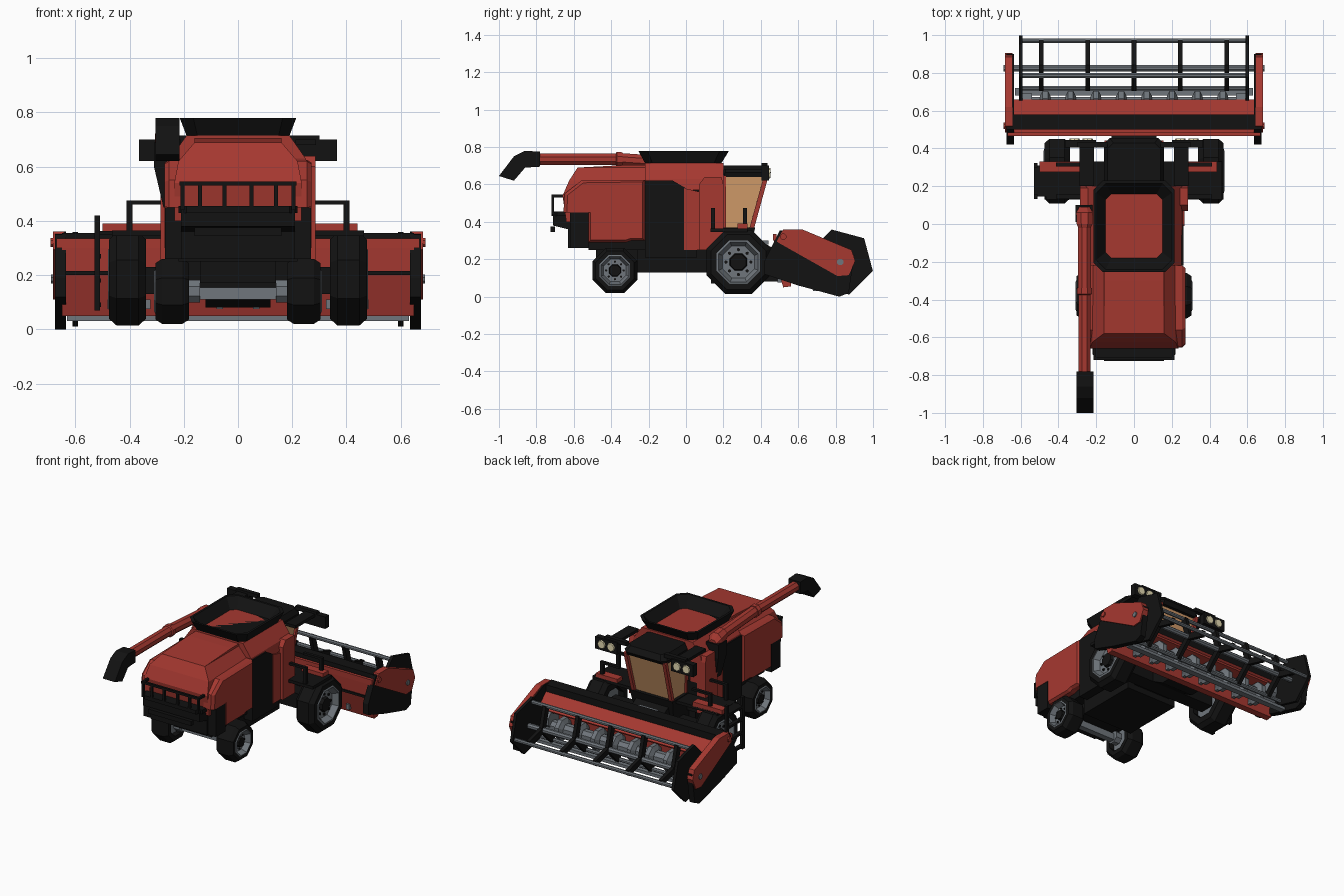
import bpy, bmesh
from math import sin, cos, pi, radians
from mathutils import Vector

if "Cube" in bpy.data.objects:
    bpy.data.objects.remove(bpy.data.objects["Cube"])

def mat(name, r, g, b):
    m = bpy.data.materials.new(name)
    m.diffuse_color = (r, g, b, 1)
    m.use_nodes = True
    m.node_tree.nodes["Principled BSDF"].inputs["Base Color"].default_value = m.diffuse_color
    return m

RED = mat("red_paint", .38, .04, .03)
BLACK = mat("black", .006, .006, .006)
GREY = mat("steel", .16, .18, .2)
GLASS = mat("amber_glass", .62, .32, .14)
LAMP = mat("lamp", .8, .72, .45)

def loft(name, rings, m, closed=False):
    """Skin matching rings of points; cap the ends, or close it into a loop."""
    n, k = len(rings[0]), len(rings)
    faces = [(a*n+i, a*n+(i+1) % n, (a+1) % k*n+(i+1) % n, (a+1) % k*n+i)
             for a in range(k if closed else k-1) for i in range(n)]
    if not closed:
        faces += [tuple(range(n)), tuple(range((k-1)*n, k*n))]
    me = bpy.data.meshes.new(name)
    me.from_pydata([tuple(p) for r in rings for p in r], [], faces)
    bm = bmesh.new()
    bm.from_mesh(me)
    bmesh.ops.recalc_face_normals(bm, faces=bm.faces)
    bm.to_mesh(me)
    bm.free()
    me.materials.append(m)
    o = bpy.data.objects.new(name, me)
    bpy.context.collection.objects.link(o)
    return o

def rect(x0, x1, y0, y1, z, c=0):
    """Horizontal rectangle with chamfered corners."""
    if not c:
        return [(x0, y0, z), (x1, y0, z), (x1, y1, z), (x0, y1, z)]
    return [(x0+c, y0, z), (x1-c, y0, z), (x1, y0+c, z), (x1, y1-c, z),
            (x1-c, y1, z), (x0+c, y1, z), (x0, y1-c, z), (x0, y0+c, z)]

def box(name, x0, x1, y0, y1, z0, z1, m):
    return loft(name, [rect(x0, x1, y0, y1, z0), rect(x0, x1, y0, y1, z1)], m)

def prism(name, yz, x0, x1, m):
    return loft(name, [[(x, y, z) for y, z in yz] for x in (x0, x1)], m)

def lathe(name, profile, y, z, m, n=8, closed=False, a0=pi/8):
    """Turn (x, radius) points around an axis parallel to x."""
    return loft(name, [[(x, y+r*cos(a0+2*pi*i/n), z+r*sin(a0+2*pi*i/n)) for i in range(n)]
                       for x, r in profile], m, closed)

def beam(name, p, q, w, h, m):
    p, q = Vector(p), Vector(q)
    d = (q-p).normalized()
    u = d.cross(Vector((0, 0, 1)) if abs(d.z) < .9 else Vector((0, 1, 0))).normalized()*w/2
    v = u.cross(d).normalized()*h/2
    return loft(name, [[c+u+v, c-u+v, c-u-v, c+u-v] for c in (p, q)], m)

# wheels: tyre, dished rim, hub, bolts
def wheel(name, s, x0, x1, y, z, r):
    t = x1-x0
    prof = [(x0, .62*r), (x0, .86*r), (x0+.2*t, r), (x1-.2*t, r), (x1, .86*r), (x1, .66*r)]
    lathe(name+"_tyre", [(s*x, q) for x, q in prof], y, z, BLACK, closed=True)
    xr = x1-.25*t
    lathe(name+"_rim", [(s*(x0+.3*t), .64*r), (s*x1, .68*r), (s*(x1+.004), .62*r),
                        (s*xr, .5*r)], y, z, GREY)
    lathe(name+"_hub", [(s*xr, .27*r), (s*(xr+.02), .24*r)], y, z, BLACK)
    for i in range(8):
        a = pi/4*i
        lathe(name+"_bolt", [(s*xr, .05*r), (s*(xr+.008), .05*r)],
              y+.36*r*cos(a), z+.36*r*sin(a), BLACK, 6)

for s in (-1, 1):
    wheel("front_wheel", s, .34, .475, .28, .185, .185)
    wheel("rear_wheel", s, .18, .305, -.38, .14, .13)
    lathe("rear_hub", [(s*.14, .045), (s*.185, .045)], -.38, .14, GREY)
box("rear_axle", -.18, .18, -.4, -.36, .11, .155, GREY)
box("front_axle", -.36, .36, .23, .33, .13, .23, BLACK)

# main body
box("chassis", -.14, .14, -.48, .22, .17, .3, BLACK)
box("chassis_belly", -.19, .19, -.26, .17, .13, .3, BLACK)
box("inner_frame", -.22, .22, -.52, .2, .25, .45, BLACK)
loft("rear_body", [rect(-.235, .235, -.64, 0, .4), rect(-.235, .235, -.66, 0, .54),
                   rect(-.22, .22, -.625, 0, .62), rect(-.16, .16, -.58, 0, .69),
                   rect(-.16, .16, -.3, 0, .705)], RED)
side = [(-.655, .45), (-.65, .55), (-.56, .62), (-.22, .625), (-.22, .3),
        (-.29, .3), (-.32, .29), (-.52, .29), (-.52, .45)]
for s in (-1, 1):
    loft("side_panel", [[(s*x, -.4+(y+.4)*k, .46+(z-.46)*k) for y, z in side]
                        for x, k in ((.2, 1), (.255, 1), (.272, .93))], RED)
    prism("dark_side_panel", [(-.22, .21), (-.22, .62), (-.07, .62), (0, .58), (0, .25), (.06, .25),
                              (.06, .21)], s*.2, s*.262, BLACK)
    prism("forward_side_panel", [(-.01, .25), (-.01, .58), (.075, .56), (.075, .25)], s*.18, s*.268, RED)
    prism("front_corner_panel", [(.07, .25), (.07, .6), (.1, .64), (.19, .64), (.2, .6), (.2, .25)],
          s*.17, s*.285, RED)
loft("grain_tank", [rect(-.26, .26, -.2, .2, .57), rect(-.25, .25, -.22, .2, .63),
                    rect(-.19, .19, -.22, .2, .715)], RED)
loft("hopper", [rect(-.17, .17, -.2, .18, .7, .03), rect(-.19, .19, -.22, .19, .715, .04),
                rect(-.215, .215, -.255, .23, .78, .05), rect(-.2, .2, -.24, .215, .78, .05),
                rect(-.15, .15, -.18, .16, .715, .03)], BLACK)

# rear chopper, deck and railing
prism("straw_chopper", [(-.71, .38), (-.71, .45), (-.52, .45), (-.52, .26), (-.63, .26), (-.63, .36)],
      -.21, .21, BLACK)
box("rear_skirt", -.27, .27, -.62, -.52, .26, .45, BLACK)
loft("rear_deck", [rect(-.22, .22, -.72, -.58, .43, .03), rect(-.22, .22, -.72, -.58, .455, .03)], BLACK)
box("chopper_handle", -.16, .16, -.725, -.7, .345, .375, BLACK)
box("rear_rail", -.215, .215, -.72, -.705, .53, .545, BLACK)
for x in (-.205, -.14, -.05, .05, .14, .205):
    box("rail_post", x-.007, x+.007, -.72, -.705, .44, .54, BLACK)
for s in (-1, 1):
    box("rail_side", s*.215, s*.2, -.72, -.6, .53, .545, BLACK)
    box("rail_end_post", s*.215, s*.2, -.65, -.635, .44, .54, BLACK)

# unloading auger
def tube(name, stations, m):
    loft(name, [[(-.262+r*cos(pi/8+pi/4*i), y, z+r*sin(pi/8+pi/4*i)) for i in range(8)]
                for y, z, r in stations], m)
tube("auger_tube", [(.09, .68, .03), (.06, .7, .048), (0, .71, .045), (-.02, .712, .036), (-.36, .735, .036)], RED)
tube("auger_tube_outer", [(-.34, .733, .042), (-.37, .735, .042), (-.375, .735, .034), (-.79, .735, .034)], RED)
loft("auger_column", [rect(-.275, -.25, .02, .08, .45), rect(-.31, -.22, .01, .1, .6),
                      rect(-.31, -.22, .01, .1, .69)], BLACK)
prism("auger_spout", [(-.78, .695), (-.78, .775), (-.86, .78), (-.92, .75), (-1, .645),
                      (-.92, .62), (-.86, .69)], -.305, -.215, BLACK)

# cab
loft("cab_base", [rect(-.14, .14, .18, .33, .2), rect(-.16, .16, .18, .37, .37)], BLACK)
loft("cab_glass", [rect(-.14, .14, .2, .345, .365), rect(-.145, .145, .2, .42, .645)], GLASS)
loft("cab_roof", [rect(-.15, .15, .18, .44, .64, .02), rect(-.158, .158, .18, .455, .665, .03),
                  rect(-.14, .14, .18, .43, .7, .03)], BLACK)
for s in (-1, 1):
    beam("front_pillar", (s*.14, .35, .36), (s*.145, .43, .65), .024, .024, RED)
    box("rear_pillar", s*.125, s*.152, .19, .215, .36, .65, RED)
    beam("lamp_arm", (s*.25, .2, .69), (s*.25, .43, .69), .075, .02, BLACK)
    box("lamp_bar", s*.14, s*.3, .405, .435, .69, .715, BLACK)
    box("lamp_housing", s*.2, s*.365, .405, .445, .62, .7, BLACK)
    for x in (.245, .315):
        loft("lamp", [[(s*x+r*cos(pi/4*i), y, .66+r*sin(pi/4*i)) for i in range(8)]
                      for y, r in ((.44, .03), (.453, .026))], LAMP)
    # side platforms
    box("platform", s*.14, s*.465, .13, .33, .345, .365, BLACK)
    box("fender_trim", s*.28, s*(.47-.03*s), .275, .33, .36, .39, RED)
    for y in (.145, .315):
        box("platform_post", s*.39, s*.412, y-.01, y+.01, .36, .475, BLACK)
        box("platform_rail", s*.27, s*.412, y-.01, y+.01, .46, .475, BLACK)
# ladder
for y in (.145, .31):
    box("ladder_rail", -.53, -.51, y-.012, y+.012, .07, .42, BLACK)
for z in (.09, .18, .27, .355):
    box("ladder_step", -.53, -.46 if z > .3 else -.505, .145, .31, z-.008, z+.008, BLACK)

# feeder house
prism("feeder_house", [(.2, .34), (.34, .33), (.5, .24), (.5, .08), (.42, .08), (.2, .2)], -.12, .12, BLACK)
box("feeder_cover", -.07, .07, .36, .44, .28, .3, GREY)

# header frame
prism("header_back", [(.47, .31), (.58, .31), (.66, .23), (.655, .22), (.575, .2), (.56, .055),
                      (.52, .05), (.475, .2)], -.65, .65, RED)
box("header_top_beam", -.65, .65, .5, .58, .3, .355, BLACK)
box("header_rear_lip", -.67, .67, .465, .485, .3, .335, RED)
box("header_rear_rail", -.65, .65, .466, .48, .2, .215, BLACK)
box("cutter_bar", -.63, .63, .68, .72, .03, .05, GREY)
for s in (-1, 1):
    prism("header_end_plate", [(.42, .12), (.42, .19), (.5, .35), (.6, .36), (.9, .22), (.87, .02),
                               (.82, 0), (.6, .06)], s*.635, s*.675, BLACK)
    prism("reel_arm", [(.485, .295), (.52, .36), (.62, .36), (.885, .25), (.905, .19), (.87, .115),
                       (.81, .11), (.5, .285)], s*.642, s*.683, RED)
    lathe("arm_pivot", [(s*.63, .018), (s*.692, .018)], .52, .32, RED)

# crop auger with flights and rear fingers
lathe("crop_auger", [(-.6, .04), (.6, .04)], .635, .125, GREY)
for i in range(8):
    x = -.47+.1343*i
    lathe("auger_flight", [(x-.028, .045), (x-.014, .075), (x+.014, .075), (x+.028, .045)], .635, .125, GREY)
    box("auger_finger", x-.012, x+.012, .49, .6, .075, .11, GREY)
for s in (-1, 1):
    lathe("auger_end", [(s*.54, .06), (s*.6, .06)], .635, .17, GREY)

# reel: hexagonal end discs, shaft, three bars on spider arms
RY, RZ = .825, .185
A = [radians(d) for d in (-15, 105, 225)]
lathe("reel_shaft", [(-.69, .018), (.69, .018)], RY, RZ, GREY)
for s in (-1, 1):
    lathe("reel_disc", [(s*.59, .18), (s*.61, .18)], RY, RZ, BLACK, 6, a0=A[0])
for a in A:
    y, z = RY+.15*cos(a), RZ+.15*sin(a)
    lathe("reel_bar", [(-.6, .013), (.6, .013)], y, z, GREY)
    for x in (-.49, -.245, 0, .245, .49):
        beam("reel_spider", (x, RY, RZ), (x, y, z), .024, .04, BLACK)
